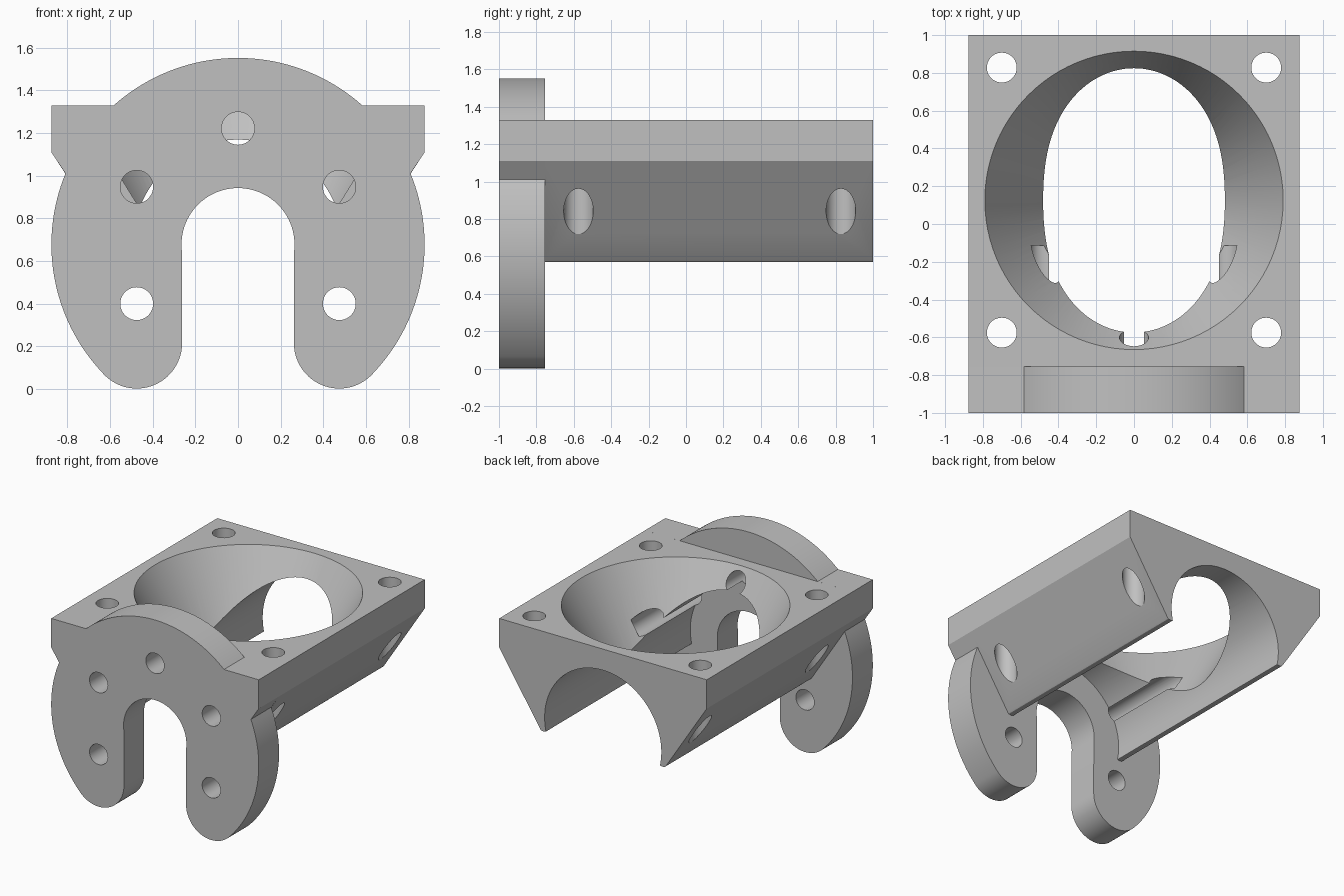
import bpy, bmesh
from math import sin, cos, radians
from mathutils import Matrix, Vector

cube = bpy.data.objects.get("Cube")
if cube:
    bpy.data.objects.remove(cube, do_unlink=True)

grey = bpy.data.materials.new("plain grey")
grey.use_nodes = True
colour = (0.53, 0.53, 0.53, 1)
grey.diffuse_color = colour
grey.node_tree.nodes["Principled BSDF"].inputs["Base Color"].default_value = colour

FRONT, PLATE_BACK, BACK = -1.0, -0.755, 1.0
AXIS_Z = 0.677


def arc(cx, cz, r, start, end, n):
    """Points along an arc, angles in degrees."""
    angles = [radians(start + (end - start) * i / n) for i in range(n + 1)]
    return [(cx + r * cos(a), cz + r * sin(a)) for a in angles]


def mirrored(half):
    """Close a right-hand half outline with its reflection in x = 0."""
    return half + [(-x, z) for x, z in reversed(half) if abs(x) > 1e-5]


def make_object(name, bm):
    bmesh.ops.recalc_face_normals(bm, faces=bm.faces)
    mesh = bpy.data.meshes.new(name)
    bm.to_mesh(mesh)
    bm.free()
    mesh.materials.append(grey)
    obj = bpy.data.objects.new(name, mesh)
    bpy.context.collection.objects.link(obj)
    return obj


def extrude_outline(name, outline, y0, y1):
    bm = bmesh.new()
    face = bm.faces.new([bm.verts.new((x, y0, z)) for x, z in outline])
    new = bmesh.ops.extrude_face_region(bm, geom=[face])["geom"]
    verts = [v for v in new if isinstance(v, bmesh.types.BMVert)]
    bmesh.ops.translate(bm, vec=(0, y1 - y0, 0), verts=verts)
    return make_object(name, bm)


def cutter(name, start, end, r0, r1, sides=48):
    """Cylinder or cone between two points."""
    a, b = Vector(start), Vector(end)
    turn = (b - a).to_track_quat('Z', 'Y').to_matrix().to_4x4()
    bm = bmesh.new()
    bmesh.ops.create_cone(bm, cap_ends=True, segments=sides, radius1=r0, radius2=r1,
                          depth=(b - a).length,
                          matrix=Matrix.Translation((a + b) / 2) @ turn)
    obj = make_object(name, bm)
    obj.hide_render = True
    return obj


def cut(obj, cutters):
    bpy.context.view_layer.objects.active = obj
    for c in cutters:
        mod = obj.modifiers.new("cut", 'BOOLEAN')
        mod.operation, mod.solver, mod.object = 'DIFFERENCE', 'EXACT', c
        bpy.ops.object.modifier_apply(modifier=mod.name)


# Horseshoe mounting plate: rounded foot, round flank, shoulder, domed top, slot
outer = (arc(0.475, 0.215, 0.213, -180, -39, 24)
         + arc(0, AXIS_Z, 0.875, -42.5, 22.4, 32)
         + [(0.875, 1.11), (0.875, 1.33)]
         + arc(0, AXIS_Z, 0.875, 48.3, 90, 24))
slot = arc(0, AXIS_Z, 0.265, 90, -8, 32)
right = [(x, z) for x, z in outer]
plate_outline = ([(x, z) for x, z in reversed(slot)][::-1] + right[:-1]
                 + [(0, AXIS_Z + 0.875)]
                 + [(-x, z) for x, z in reversed(right[:-1])]
                 + [(-x, z) for x, z in reversed(slot[1:])])
mounting_plate = extrude_outline("mounting_plate", plate_outline, FRONT, PLATE_BACK)

# Duct body: square flange, sloping flanks, arched bore, thin rounded lower lips
body_outline = mirrored([(0.875, 1.33), (0.875, 1.11), (0.53, 0.58), (0.522, 0.572),
                         (0.51, 0.569), (0.49, 0.569), (0.482, 0.572)]
                        + arc(0, AXIS_Z, 0.492, -12, 90, 40))
duct_body = extrude_outline("duct_body", body_outline, PLATE_BACK, BACK)

# Funnel opening in the flange
funnel = cutter("funnel_cutter", (0, 0.125, 0.45), (0, 0.125, 1.43), 0.297, 0.846, 96)

# Vertical corner holes
corner_holes = [cutter("corner_hole_cutter", (x, y, 0.4), (x, y, 1.5), 0.079, 0.079)
                for x in (-0.7, 0.7) for y in (-0.575, 0.828)]

# Horizontal screw holes; the upper three run on into the body
upper_holes = [cutter("screw_hole_cutter", (x, -1.2, z), (x, -0.115, z), 0.077, 0.077)
               for x, z in ((0, 1.222), (-0.475, 0.948), (0.475, 0.948))]
lower_holes = [cutter("foot_hole_cutter", (x, -1.2, 0.4), (x, -0.5, 0.4), 0.077, 0.077)
               for x in (-0.475, 0.475)]

cut(mounting_plate, upper_holes + lower_holes)
cut(duct_body, [funnel] + corner_holes + upper_holes)

for c in [funnel] + corner_holes + upper_holes + lower_holes:
    bpy.data.objects.remove(c, do_unlink=True)

# Smooth the curved walls, keep the machined edges crisp
bpy.ops.object.select_all(action='DESELECT')
for obj in (mounting_plate, duct_body):
    obj.select_set(True)
bpy.context.view_layer.objects.active = duct_body
bpy.ops.object.shade_smooth_by_angle(angle=radians(30))
